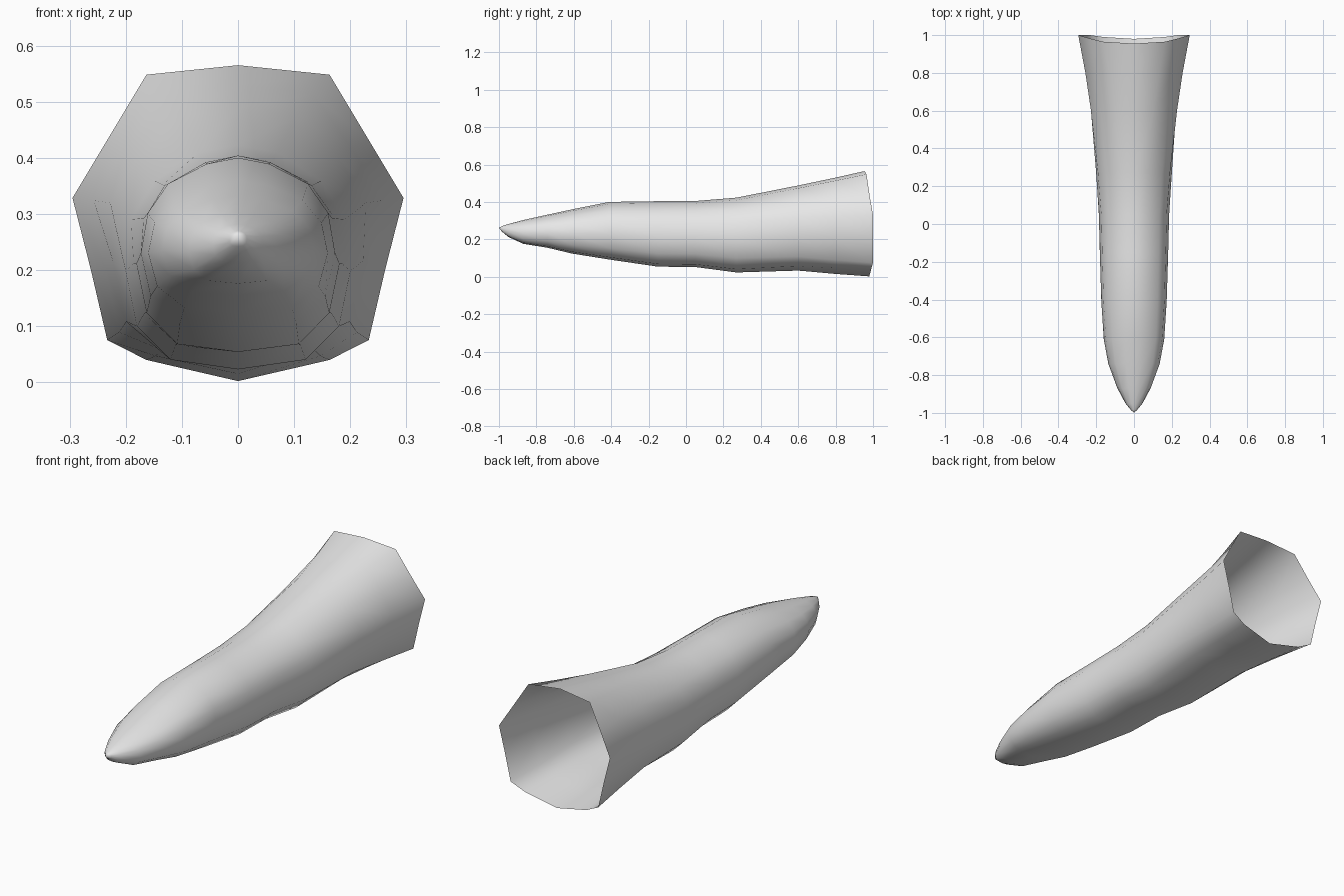
import bpy
import bmesh

cube = bpy.data.objects.get("Cube")
if cube:
    bpy.data.objects.remove(cube, do_unlink=True)

grey = bpy.data.materials.new("light_grey")
grey.use_nodes = True
grey.diffuse_color = (0.8, 0.8, 0.8, 1)
grey.node_tree.nodes["Principled BSDF"].inputs["Base Color"].default_value = (0.8, 0.8, 0.8, 1)

# Half cross-sections from top to bottom: (share of half width, share of height)
ROUND = [(0, 1), (.32, .965), (.72, .85), (.93, .68), (1, .45), (.9, .2), (.6, .04), (0, 0)]
FLARED = [(0, 1), (.553, .97), (.79, .763), (1, .58), (.89, .355), (.79, .13), (.553, .067), (0, 0)]
# How far each rim point is pulled forward from the back end
RIM_SCALLOP = [.045, .035, .018, 0, 0, 0, .01, .02]

# Stations: y, half width, bottom z, top z, blend from round to flared
STATIONS = [
    (-.985, .016, .242, .270, 0),
    (-.95, .045, .213, .282, 0),
    (-.87, .088, .176, .303, 0),
    (-.74, .136, .155, .332, 0),
    (-.61, .160, .124, .360, 0),
    (-.41, .173, .092, .400, 0),
    (-.15, .181, .054, .404, 0),
    (.05, .186, .052, .405, 0),
    (.27, .203, .023, .423, .12),
    (.60, .236, .033, .488, .5),
    (.80, .261, .015, .530, .8),
    (1.0, .295, .002, .565, 1),
]


def ring_points(y, half, low, high, blend, scallop):
    side = []
    for (ax, az), (bx, bz), pull in zip(ROUND, FLARED, scallop):
        x = ax + (bx - ax) * blend
        z = az + (bz - az) * blend
        side.append((x * half, y - pull, low + z * (high - low)))
    mirrored = [(-x, yy, z) for x, yy, z in side[-2:0:-1]]
    return side + mirrored


# Open tapering shell, lofted ring by ring from the tip
bm = bmesh.new()
rings = []
for station in STATIONS:
    last = station is STATIONS[-1]
    scallop = RIM_SCALLOP if last else [0] * len(ROUND)
    rings.append([bm.verts.new(p) for p in ring_points(*station, scallop)])
count = len(rings[0])
for a, b in zip(rings, rings[1:]):
    for i in range(count):
        j = (i + 1) % count
        bm.faces.new((a[i], a[j], b[j], b[i]))

# Pointed front tip
tip = bm.verts.new((0, -1, .262))
for i in range(count):
    bm.faces.new((tip, rings[0][(i + 1) % count], rings[0][i]))

bmesh.ops.recalc_face_normals(bm, faces=bm.faces[:])
# Make the shell face outward
top_face = max(bm.faces, key=lambda f: f.calc_center_median().z)
if top_face.normal.z < 0:
    bmesh.ops.reverse_faces(bm, faces=bm.faces[:])
for face in bm.faces:
    face.smooth = True

mesh = bpy.data.meshes.new("tapered_shell")
bm.to_mesh(mesh)
bm.free()
mesh.materials.append(grey)
shell = bpy.data.objects.new("tapered_shell", mesh)
bpy.context.collection.objects.link(shell)
